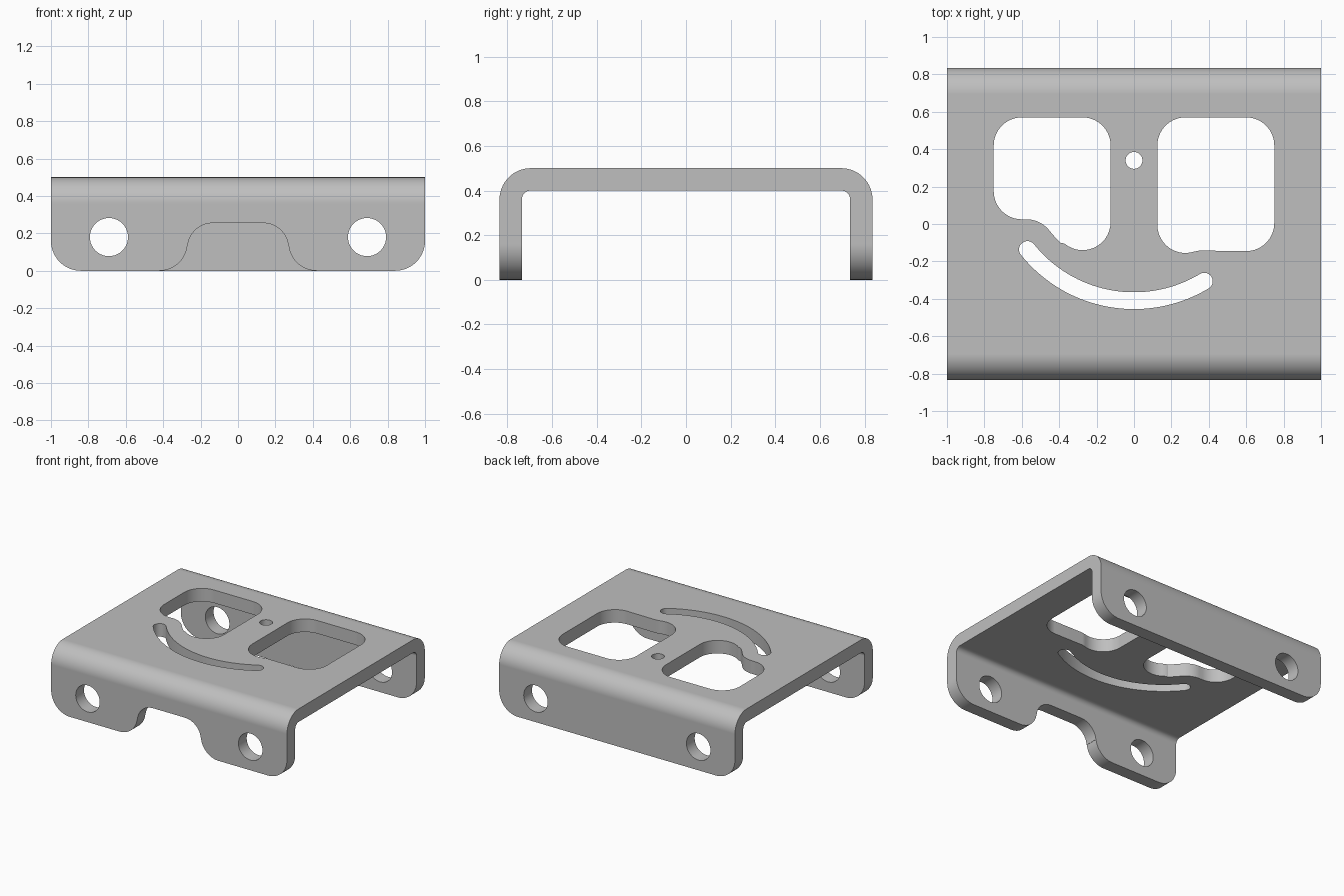
import bpy, bmesh
from math import radians, cos, sin

if "Cube" in bpy.data.objects:
    bpy.data.objects.remove(bpy.data.objects["Cube"], do_unlink=True)


def arc(cx, cy, r, start, end, n=14):
    """Points on an arc, angles in degrees."""
    steps = [radians(start + (end - start) * i / n) for i in range(n + 1)]
    return [(cx + r * cos(a), cy + r * sin(a)) for a in steps]


def circle(cx, cy, r):
    return arc(cx, cy, r, 0, 360, 40)[:-1]


def prism(name, points, axis, lo, hi):
    """Extrude a 2D outline along an axis from lo to hi."""
    place = {"x": lambda u, v, w: (w, u, v),
             "y": lambda u, v, w: (u, w, v),
             "z": lambda u, v, w: (u, v, w)}[axis]
    bm = bmesh.new()
    ends = [[bm.verts.new(place(u, v, w)) for u, v in points] for w in (lo, hi)]
    bm.faces.new(ends[0])
    bm.faces.new(ends[1])
    for i in range(len(points)):
        j = (i + 1) % len(points)
        bm.faces.new((ends[0][i], ends[0][j], ends[1][j], ends[1][i]))
    bmesh.ops.recalc_face_normals(bm, faces=bm.faces)
    mesh = bpy.data.meshes.new(name)
    bm.to_mesh(mesh)
    bm.free()
    obj = bpy.data.objects.new(name, mesh)
    bpy.context.collection.objects.link(obj)
    return obj


# Bent sheet: U-shaped section, oversized at the ends for trimming
half = (arc(0.695, 0.36, 0.14, 90, 0)
        + [(0.835, -0.1), (0.735, -0.1)]
        + arc(0.695, 0.36, 0.04, 0, 90, 8))
section = half + [(-y, z) for y, z in reversed(half)]
bracket = prism("bracket", section, "x", -1.1, 1.1)

# Trim outline with rounded lower flange corners
outline = (arc(-0.84, 0.16, 0.16, 180, 270) + arc(0.84, 0.16, 0.16, 270, 360)
           + [(1, 0.7), (-1, 0.7)])
trim = prism("trim_outline", outline, "y", -1, 1)

# Notch in the front flange
side = arc(0.42, 0.15, 0.15, 270, 187) + arc(0.135, 0.12, 0.135, 5, 90)
notch_outline = ([(0.42, -0.1)] + side
                 + [(-x, z) for x, z in reversed(side)] + [(-0.42, -0.1)])
cutters = [prism("notch_cutter", notch_outline, "y", -1, -0.5)]

# Flange holes through front and back
for label, x in (("left", 0.69), ("right", -0.69)):
    cutters.append(prism(label + "_hole_cutter", circle(x, 0.18, 0.102), "y", -1, 1))

# Left window with a slightly lowered inner corner
left_window = (arc(0.6, 0.42, 0.15, 0, 90) + arc(0.275, 0.42, 0.15, 90, 180)
               + arc(0.275, -0.005, 0.15, 180, 287)
               + [(0.35, -0.142)] + arc(0.6, 0.005, 0.15, 270, 360))
# Right window, its lower corner wrapping around the end of the slot
right_window = (arc(-0.275, 0.42, 0.15, 0, 90) + arc(-0.6, 0.42, 0.15, 90, 180)
                + arc(-0.6, 0.175, 0.15, 180, 270)
                + arc(-0.575, -0.13, 0.155, 90, 37)
                + arc(0, 0.32, 0.575, 220, 227, 4)
                + arc(-0.275, 0.01, 0.15, 230, 360))
# Curved slot with round ends
first, last, radius = 218.7, 301, 0.73


def slot_end(angle, turn):
    a = radians(angle)
    return arc(radius * cos(a), 0.32 + radius * sin(a), 0.045, turn, turn + 180)[1:-1]


slot = (arc(0, 0.32, radius + 0.045, first, last, 36) + slot_end(last, last)
        + arc(0, 0.32, radius - 0.045, last, first, 36) + slot_end(first, first + 180))

for label, shape in (("left_window", left_window), ("right_window", right_window),
                     ("slot", slot), ("pin_hole", circle(0, 0.34, 0.045))):
    cutters.append(prism(label + "_cutter", shape, "z", 0.3, 0.6))

# Trim and cut the sheet, then bake the result
for tool in [trim] + cutters:
    mod = bracket.modifiers.new(tool.name, "BOOLEAN")
    mod.object = tool
    mod.operation = "INTERSECT" if tool is trim else "DIFFERENCE"
    mod.solver = "EXACT"
    tool.hide_render = True
bpy.context.view_layer.update()
graph = bpy.context.evaluated_depsgraph_get()
baked = bpy.data.meshes.new_from_object(bracket.evaluated_get(graph))
bracket.modifiers.clear()
bracket.data = baked
for tool in [trim] + cutters:
    bpy.data.objects.remove(tool, do_unlink=True)

# Plain grey metal
grey = bpy.data.materials.new("plain grey")
grey.use_nodes = True
colour = (0.52, 0.52, 0.52, 1)
grey.diffuse_color = colour
grey.node_tree.nodes["Principled BSDF"].inputs["Base Color"].default_value = colour
bracket.data.materials.clear()
bracket.data.materials.append(grey)

# Smooth bends and hole walls, crisp rims
bpy.ops.object.select_all(action="DESELECT")
bracket.select_set(True)
bpy.context.view_layer.objects.active = bracket
bpy.ops.object.shade_smooth_by_angle(angle=radians(30))
normals = bracket.modifiers.new("flat_face_normals", "WEIGHTED_NORMAL")
normals.keep_sharp = True
